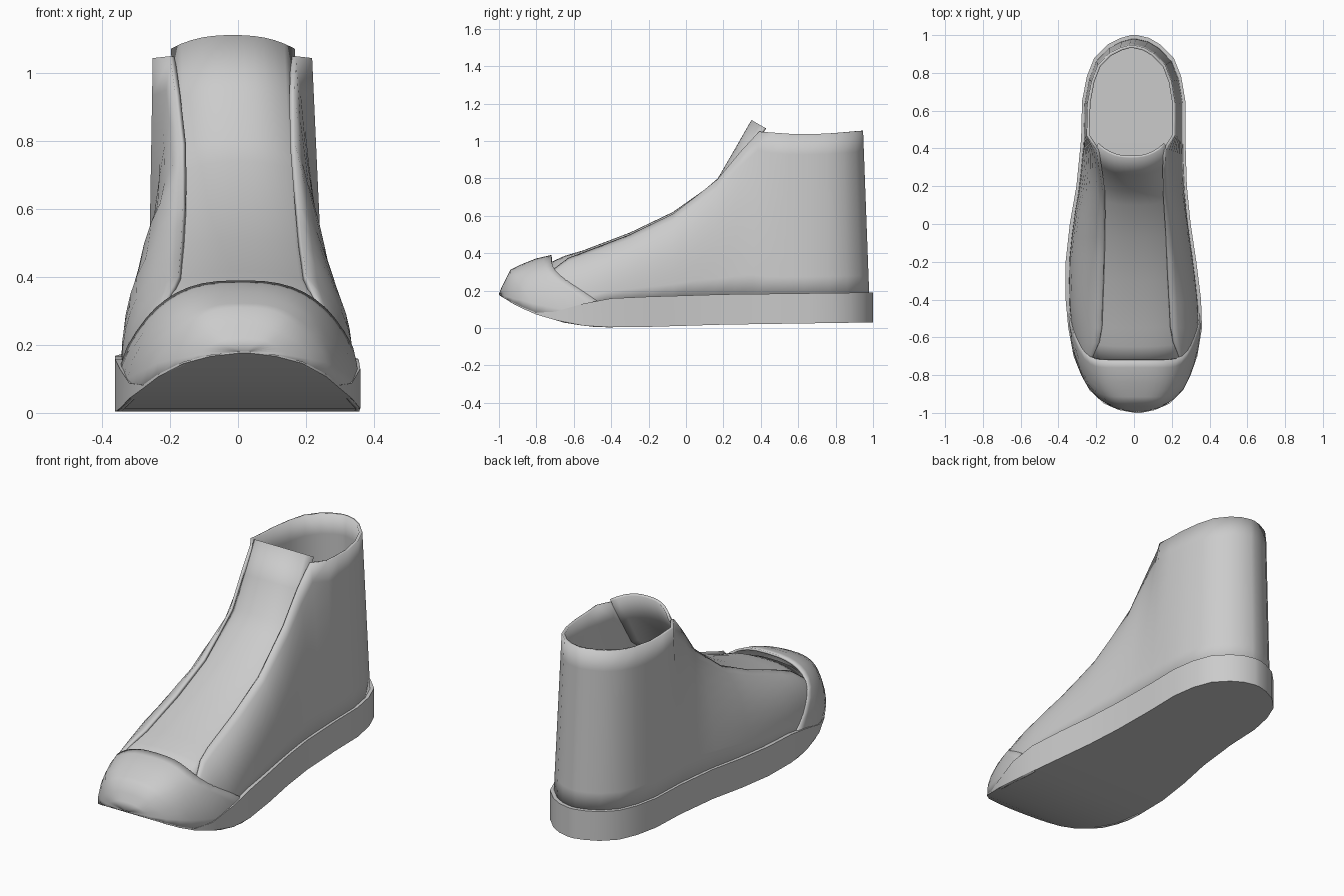
import bpy, bmesh, math
from mathutils import Vector

if "Cube" in bpy.data.objects:
    bpy.data.objects.remove(bpy.data.objects["Cube"])

# Outline of the sole: y, left x, right x
OUTLINE = [(-1, .005, .035), (-.985, -.08, .11), (-.95, -.16, .19), (-.88, -.235, .26),
           (-.8, -.28, .30), (-.7, -.32, .335), (-.55, -.348, .36), (-.4, -.362, .355),
           (-.2, -.362, .33), (0, -.34, .30), (.2, -.305, .28), (.45, -.28, .272),
           (.65, -.275, .272), (.78, -.25, .25), (.88, -.21, .21), (.95, -.14, .14),
           (.985, -.07, .08), (1, -.015, .015)]
SOLE_BOTTOM = [(-1, .176), (-.9, .115), (-.8, .072), (-.65, .028), (-.5, .005),
               (-.3, .003), (.2, .018), (1, .03)]
SOLE_TOP = [(-1, .18), (-.9, .122), (-.8, .082), (-.65, .09), (-.5, .15),
            (-.35, .163), (.2, .18), (1, .19)]
CAP_TOP = [(-1, .182), (-.985, .22), (-.94, .31), (-.87, .345), (-.8, .372), (-.7, .395)]
# Edge of the front opening: y, z, left x, right x
LACE = [(-.76, .27, -.23, .25), (-.7, .32, -.22, .24), (-.63, .375, -.19, .215),
        (-.55, .405, -.175, .2), (-.3, .50, -.167, .188), (-.07, .61, -.162, .18),
        (.16, .785, -.165, .168), (.27, .92, -.182, .166), (.39, 1.05, -.2, .17)]


def interp(table, y, col=1):
    if y <= table[0][0]:
        return table[0][col]
    for a, b in zip(table, table[1:]):
        if y <= b[0]:
            return a[col] + (b[col] - a[col]) * (y - a[0]) / (b[0] - a[0])
    return table[-1][col]


def grid(name, rows, closed=False, caps=False, thick=0):
    """Skin a list of equal-length point rows."""
    bm = bmesh.new()
    vs = [[bm.verts.new(p) for p in r] for r in rows]
    n = len(rows[0])
    for a, b in zip(vs, vs[1:]):
        for j in range(n if closed else n - 1):
            k = (j + 1) % n
            bm.faces.new((a[j], b[j], b[k], a[k]))
    if caps:
        bm.faces.new(vs[0])
        bm.faces.new(vs[-1])
        bmesh.ops.recalc_face_normals(bm, faces=bm.faces)
    me = bpy.data.meshes.new(name)
    bm.to_mesh(me)
    bm.free()
    ob = bpy.data.objects.new(name, me)
    bpy.context.collection.objects.link(ob)
    bpy.ops.object.select_all(action='DESELECT')
    ob.select_set(True)
    bpy.context.view_layer.objects.active = ob
    bpy.ops.object.shade_smooth_by_angle(angle=math.radians(38))
    if thick:
        m = ob.modifiers.new("thickness", 'SOLIDIFY')
        m.thickness = thick
        m.offset = -1
    return ob


# Sole: slices from toe to heel, flat bottom with toe spring
rows = []
for y, l, r in OUTLINE:
    b, t = interp(SOLE_BOTTOM, y), interp(SOLE_TOP, y)
    rows.append([(l, y, b), (l, y, t), (r, y, t), (r, y, b)])
grid("sole", rows, closed=True, caps=True)

# Toe cap: rounded arches, lower corners swept back along the sole
rows = []
for y0 in (-.72, -.76, -.8, -.84, -.88, -.915, -.94, -.965, -.985, -1):
    v = (y0 + 1) / .28
    row = []
    for j in range(25):
        a = math.pi * (1 - j / 24)
        c, s = math.cos(a), max(0, math.sin(a))
        y = y0 + .33 * v * abs(c) ** 8
        l, r = interp(OUTLINE, y, 1), interp(OUTLINE, y, 2)
        b, t = interp(SOLE_BOTTOM, y), interp(CAP_TOP, y0)
        x = (l + r) / 2 + (r - l) / 2 * math.copysign(abs(c) ** (2 / 2.6), c)
        row.append((x, y, b + (t - b) * s ** (2 / 2.6)))
    rows.append(row)
grid("toe_cap", rows, thick=.012)


# Upper: wraps from the right front edge round the heel to the left front edge
def quarter_column(y, side):
    col = 1 if side < 0 else 2
    x = interp(OUTLINE, y, col)
    low = Vector((x * .95, y * (.98 if y > 0 else 1), interp(SOLE_TOP, y) - .02))
    if y < .37:
        yt = y + .03 * max(0, min(1, (y - .1) / .26))
        top = Vector((interp(LACE, yt, col + 1), yt, interp(LACE, yt)))
    else:
        top = Vector((x * .85 - .013, .39 + (y - .36) * .87,
                      interp([(.36, 1.05), (.6, 1.035), (.8, 1.04), (1, 1.055)], y)))
    k = max(0, min(1, (.45 - y) / .4))
    bulge = Vector((low.x, y, low.z + .75 * (top.z - low.z)))
    ctrl = ((low + top) / 2).lerp(bulge, k)
    return [low * (1 - t) ** 2 + ctrl * 2 * t * (1 - t) + top * t * t
            for t in [i / 8 for i in range(9)]]


ys = [-.76, -.7, -.63, -.55, -.42, -.3, -.18, -.07, .05, .16, .27, .36,
      .45, .55, .65, .78, .88, .95, .985, 1]
cols = [quarter_column(y, 1) for y in ys] + [quarter_column(y, -1) for y in reversed(ys)]
grid("upper", cols, thick=.016)

# Tongue: curved strip under the front opening. y, z, half width, edge drop, centre x
TONGUE = [(-.76, .335, .23, .05, .01), (-.65, .385, .225, .04, .01), (-.55, .415, .205, .03, .01),
          (-.3, .51, .19, .03, .01), (-.07, .62, .185, .035, .008), (.1, .74, .183, .045, .004),
          (.17, .80, .183, .055, 0), (.26, .955, .183, .07, -.01), (.35, 1.112, .182, .08, -.015)]
rows = []
for i, (y, z, w, d, cx) in enumerate(TONGUE):
    p, q = TONGUE[max(0, i - 1)], TONGUE[min(len(TONGUE) - 1, i + 1)]
    n = Vector((0, -(q[1] - p[1]), q[0] - p[0])).normalized()
    rows.append([Vector((cx - w * u, y, z)) - n * d * abs(u) ** 2.5
                 for u in [j / 6 - 1 for j in range(13)]])
grid("tongue", rows, thick=.014)
